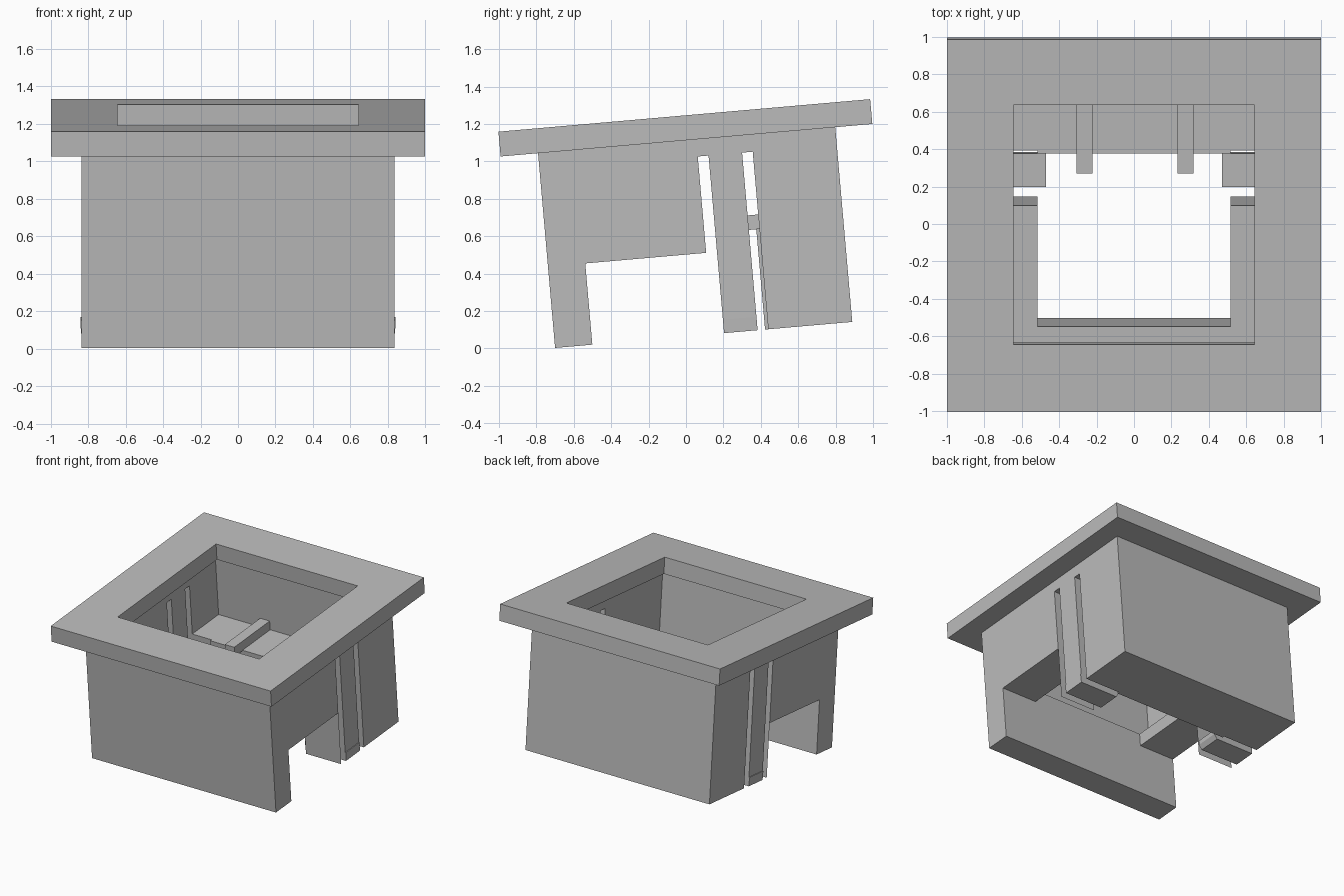
import bpy
import bmesh
from math import radians

if "Cube" in bpy.data.objects:
    bpy.data.objects.remove(bpy.data.objects["Cube"], do_unlink=True)

TILT = radians(5)
BASE, TOP, FLANGE_TOP = 0.064, 1.109, 1.242
FLOOR, LEDGE, SLOT_TOP = 0.606, 0.5, 1.017
BODY_X, CAVITY_X, HOLE_X = 0.835, 0.69, 0.515

grey = bpy.data.materials.new("plain grey")
grey.use_nodes = True
colour = (0.5, 0.5, 0.5, 1)
grey.diffuse_color = colour
grey.node_tree.nodes["Principled BSDF"].inputs["Base Color"].default_value = colour


def make_prism(name, outline, y0, y1):
    """Extrude an (x, z) outline from y0 to y1, in the tilted frame."""
    bm = bmesh.new()
    face = bm.faces.new([bm.verts.new((x, y0, z)) for x, z in outline])
    ext = bmesh.ops.extrude_face_region(bm, geom=[face])
    verts = [g for g in ext["geom"] if isinstance(g, bmesh.types.BMVert)]
    bmesh.ops.translate(bm, verts=verts, vec=(0, y1 - y0, 0))
    bmesh.ops.recalc_face_normals(bm, faces=bm.faces)
    mesh = bpy.data.meshes.new(name)
    bm.to_mesh(mesh)
    bm.free()
    mesh.materials.append(grey)
    obj = bpy.data.objects.new(name, mesh)
    obj.rotation_euler.x = TILT
    bpy.context.collection.objects.link(obj)
    return obj


def make_box(name, x0, x1, y0, y1, z0, z1):
    return make_prism(name, [(x0, z0), (x1, z0), (x1, z1), (x0, z1)], y0, y1)


def cut(obj, *bounds):
    """Subtract a box and discard the cutter."""
    cutter = make_box("cutter", *bounds)
    cutter.hide_render = True
    mod = obj.modifiers.new("cut", "BOOLEAN")
    mod.operation = "DIFFERENCE"
    mod.solver = "EXACT"
    mod.object = cutter
    bpy.context.view_layer.update()
    result = bpy.data.meshes.new_from_object(
        obj.evaluated_get(bpy.context.evaluated_depsgraph_get()))
    obj.modifiers.clear()
    obj.data = result
    bpy.data.objects.remove(cutter, do_unlink=True)


# Rim plate with its square opening
rim = make_box("rim_plate", -0.998, 0.998, -0.898, 1.097, TOP, FLANGE_TOP)
cut(rim, -0.643, 0.643, -0.537, 0.745, TOP - 0.1, FLANGE_TOP + 0.1)

# Hollow housing: upper cavity, then the opening through its floor
body = make_box("housing", -BODY_X, BODY_X, -0.697, 0.898, BASE, TOP)
cut(body, -CAVITY_X, CAVITY_X, -0.59, 0.79, FLOOR, TOP + 0.1)
cut(body, -HOLE_X, HOLE_X, -0.497, 0.43, BASE - 0.1, FLOOR + 0.1)

# Side openings, clip slots and the space behind each clip arm
for s in (-1, 1):
    def cut_side(xa, xb, *rest):
        cut(body, min(s * xa, s * xb), max(s * xa, s * xb), *rest)
    cut_side(HOLE_X - 0.05, 1, -0.497, 0.152, BASE - 0.1, LEDGE)
    cut_side(HOLE_X - 0.05, 1, 0.152, 0.21, BASE - 0.1, SLOT_TOP)
    cut_side(HOLE_X, 1, 0.39, 0.447, BASE - 0.1, SLOT_TOP)
    cut_side(HOLE_X - 0.05, CAVITY_X, 0.2, 0.4, BASE - 0.1, FLOOR + 0.05)

# Hooks on the clips and guide bars on the shelf
for s, side in ((1, "left"), (-1, "right")):
    hook = [(0.495, BASE), (0.838, BASE), (0.841, 0.136), (0.47, 0.136), (0.47, 0.1)]
    make_prism(side + "_clip_hook", [(s * x, z) for x, z in hook], 0.21, 0.39)
    centre = s * 0.27 + 0.005
    make_box(side + "_guide_bar", centre - 0.043, centre + 0.043, 0.33, 0.8, FLOOR - 0.004, 0.68)
